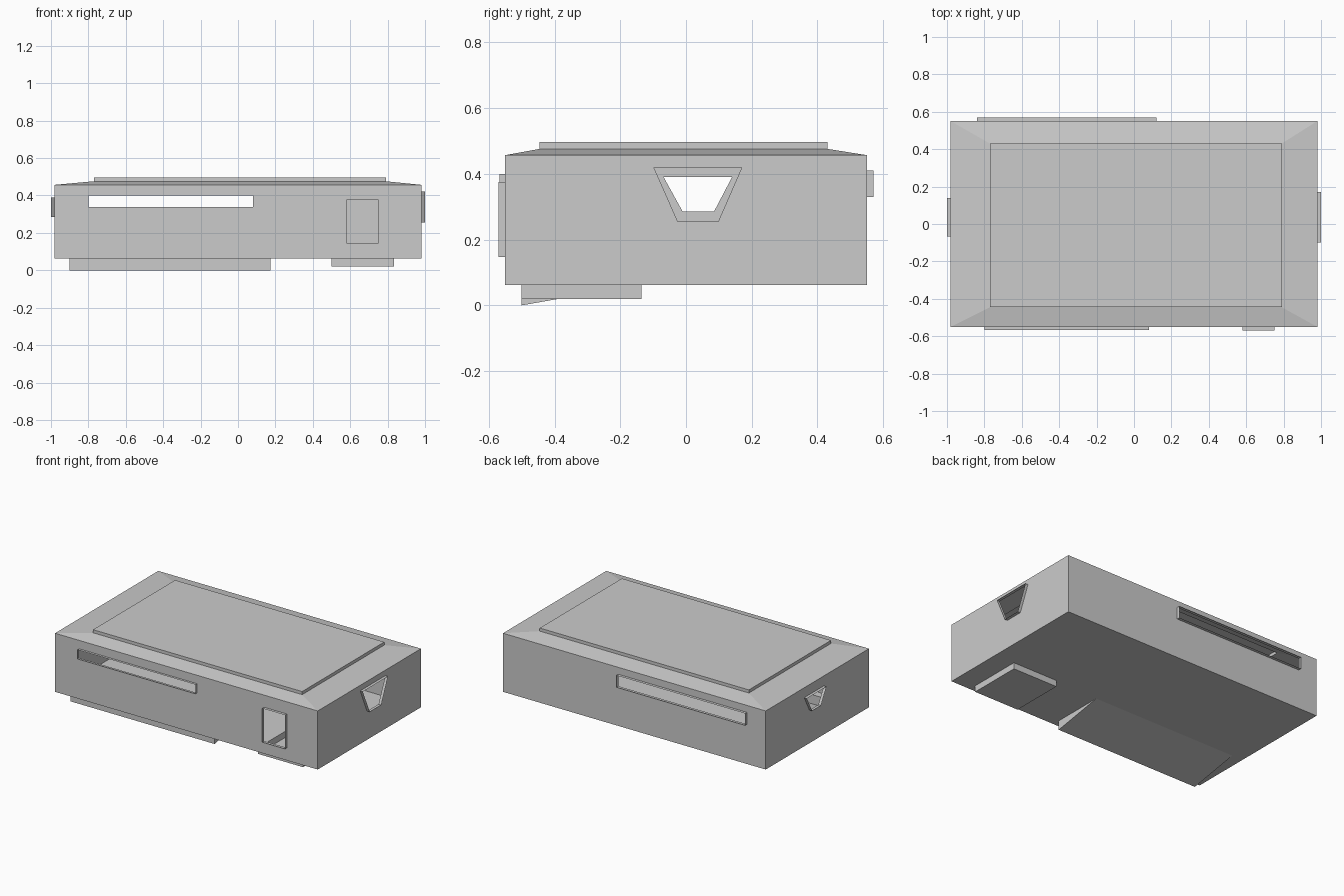
import bpy, bmesh

if "Cube" in bpy.data.objects:
    bpy.data.objects.remove(bpy.data.objects["Cube"])

X, Y = 0.98, 0.55          # half size of the shell
Z0, Z1 = 0.062, 0.457      # floor and eaves height
SPLIT = 0.33               # where the front wall and floor divide into two panels


def rect(a0, b0, a1, b1):
    return [(a0, b0), (a1, b0), (a1, b1), (a0, b1)]


def panel(bm, outer, hole, tip, cap=False):
    """Panel ringing a hole, with a sleeve pushed out from the hole to the tip loop."""
    loops = [[bm.verts.new(p) for p in loop] for loop in (outer, hole, tip)]
    for a, b in zip(loops, loops[1:]):
        for i in range(4):
            j = (i + 1) % 4
            bm.faces.new((a[i], a[j], b[j], b[i]))
    if cap:
        bm.faces.new(loops[2])


def finish(bm, name):
    bmesh.ops.remove_doubles(bm, verts=bm.verts, dist=0.0005)
    mesh = bpy.data.meshes.new(name)
    bm.to_mesh(mesh)
    bm.free()
    obj = bpy.data.objects.new(name, mesh)
    bpy.context.collection.objects.link(obj)


def wall(bm, outer, hole, place, depth, out):
    panel(bm, [place(a, b, depth) for a, b in outer],
          [place(a, b, depth) for a, b in hole],
          [place(a, b, out) for a, b in hole])


# Walls with protruding open window and door frames
bm = bmesh.new()
front = lambda a, b, d: (a, -d, b)
back = lambda a, b, d: (-a, d, b)
right = lambda a, b, d: (d, a, b)
left = lambda a, b, d: (-d, -a, b)
wall(bm, rect(-X, Z0, SPLIT, Z1), rect(-0.80, 0.338, 0.08, 0.40), front, Y, 0.567)
wall(bm, rect(SPLIT, Z0, X, Z1), rect(0.58, 0.147, 0.75, 0.375), front, Y, 0.57)
wall(bm, rect(-X, Z0, X, Z1), rect(-0.12, 0.33, 0.84, 0.41), back, Y, 0.57)
side = rect(-Y, Z0, Y, Z1)
wall(bm, side, [(-0.025, 0.255), (0.098, 0.255), (0.17, 0.42), (-0.098, 0.42)],
     right, X, 1.0)
wall(bm, side, [(-0.085, 0.285), (0.01, 0.285), (0.068, 0.39), (-0.14, 0.39)],
     left, X, 1.0)
finish(bm, "walls")

# Sloped roof rim with raised flat top
bm = bmesh.new()
top = rect(-0.77, -0.445, 0.79, 0.43)
panel(bm, [(x, y, Z1) for x, y in rect(-X, -Y, X, Y)],
      [(x, y, 0.476) for x, y in top],
      [(x, y, 0.497) for x, y in top], cap=True)
finish(bm, "roof")

# Floor with a wedge foot and a flat foot pushed down from it
bm = bmesh.new()
for x0, x1, fx0, fx1, y_back, z_front, z_back in (
        (-X, SPLIT, -0.90, 0.175, -0.147, 0.0, Z0),
        (SPLIT, X, 0.50, 0.835, -0.135, 0.02, 0.02)):
    foot = rect(fx0, y_back, fx1, -0.50)
    panel(bm, [(x, y, Z0) for x, y in rect(x0, Y, x1, -Y)],
          [(x, y, Z0) for x, y in foot],
          [(x, y, z_front if y == -0.50 else z_back) for x, y in foot], cap=True)
# the sleeve behind the wedge collapses to nothing
bmesh.ops.dissolve_degenerate(bm, dist=0.0005, edges=bm.edges)
finish(bm, "floor_and_feet")
